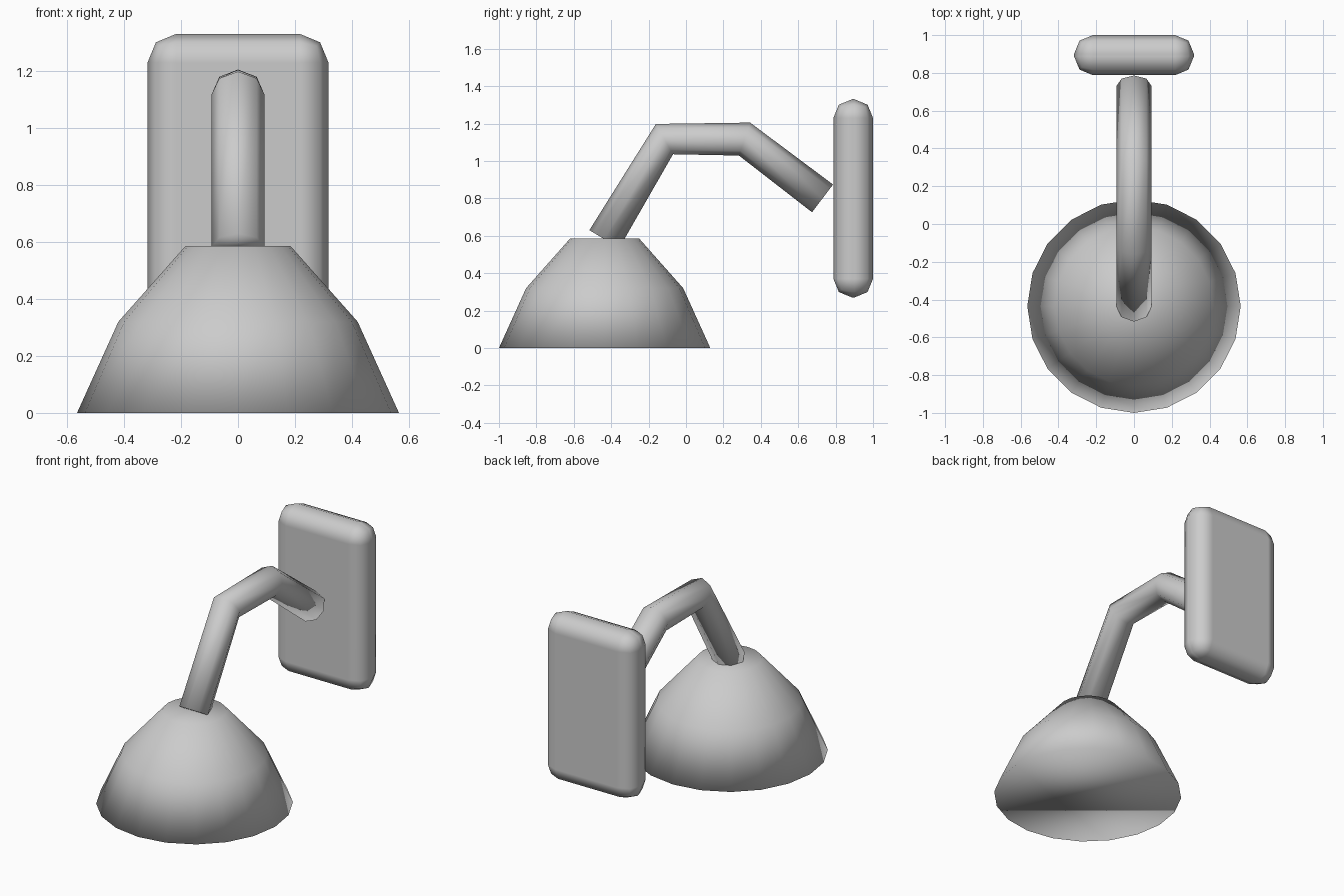
import bpy, bmesh, math
from mathutils import Vector

cube = bpy.data.objects.get("Cube")
if cube:
    bpy.data.objects.remove(cube, do_unlink=True)

grey = bpy.data.materials.new("light_grey")
grey.use_nodes = True
grey.diffuse_color = (0.6, 0.6, 0.6, 1)
grey.node_tree.nodes["Principled BSDF"].inputs["Base Color"].default_value = (0.6, 0.6, 0.6, 1)


def add_object(name, bm):
    bmesh.ops.recalc_face_normals(bm, faces=bm.faces)
    for face in bm.faces:
        face.smooth = True
    mesh = bpy.data.meshes.new(name)
    bm.to_mesh(mesh)
    bm.free()
    mesh.materials.append(grey)
    obj = bpy.data.objects.new(name, mesh)
    bpy.context.collection.objects.link(obj)
    return obj


def loft(name, rings, sides):
    """Skin circular rings given as (centre, normal, radius), capped at both ends."""
    bm = bmesh.new()
    across = Vector((1, 0, 0))
    loops = []
    for centre, normal, radius in rings:
        up = normal.cross(across).normalized()
        angles = [math.tau * i / sides for i in range(sides)]
        loops.append([bm.verts.new(centre + radius * (math.cos(a) * across + math.sin(a) * up))
                      for a in angles])
    for a, b in zip(loops, loops[1:]):
        for i in range(sides):
            j = (i + 1) % sides
            bm.faces.new((a[i], a[j], b[j], b[i]))
    bm.faces.new(loops[0])
    bm.faces.new(loops[-1])
    return add_object(name, bm)


# Lamp shade: closed, faceted bell
profile = [(0.565, 0), (0.42, 0.32), (0.185, 0.585)]
loft("lamp_shade", [(Vector((0, -0.435, z)), Vector((0, 0, 1)), r) for r, z in profile], 20)

# Bent arm: octagonal tube, rings turned halfway at each bend
path = [Vector((0, y, z)) for y, z in
        [(-0.437, 0.582), (-0.115, 1.117), (0.313, 1.117), (0.73, 0.80)]]
steps = [(b - a).normalized() for a, b in zip(path, path[1:])]
normals = [steps[0]] + [(a + b).normalized() for a, b in zip(steps, steps[1:])] + [steps[-1]]
loft("arm", [(p, n, 0.093) for p, n in zip(path, normals)], 8)

# Wall plate: box with rounded edges
bm = bmesh.new()
bmesh.ops.create_cube(bm, size=1)
bmesh.ops.scale(bm, vec=(0.635, 0.212, 1.06), verts=bm.verts)
plate = add_object("wall_plate", bm)
plate.location = (0, 0.894, 0.8)
bevel = plate.modifiers.new("rounded_edges", 'BEVEL')
bevel.width = 0.1
bevel.segments = 2
bevel.harden_normals = True
